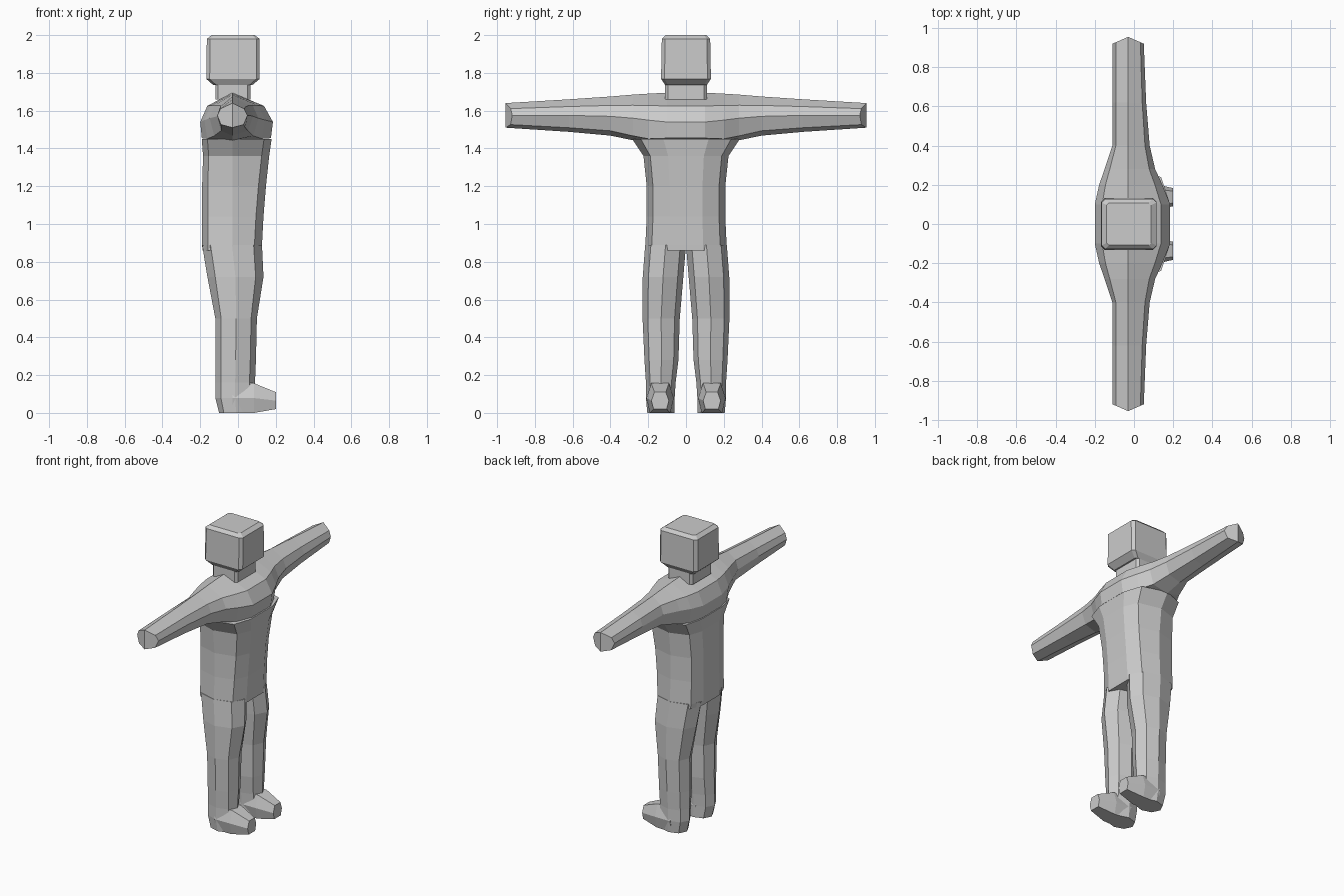
import bpy, bmesh

if "Cube" in bpy.data.objects:
    bpy.data.objects.remove(bpy.data.objects["Cube"])

grey = bpy.data.materials.new("light grey")
grey.diffuse_color = (0.6, 0.6, 0.6, 1)
grey.use_nodes = True
grey.node_tree.nodes["Principled BSDF"].inputs["Base Color"].default_value = grey.diffuse_color


def loft(name, rings):
    """Flat-faced skin through equal-sized rings, each end capped by two faces."""
    bm = bmesh.new()
    vr = [[bm.verts.new(p) for p in r] for r in rings]
    n = len(vr[0])
    for a, b in zip(vr, vr[1:]):
        for i in range(n):
            j = (i + 1) % n
            bm.faces.new((a[i], a[j], b[j], b[i]))
    for r in (vr[0], vr[-1]):
        h = n // 2
        bm.faces.new(r[:h + 1])
        bm.faces.new(r[h:] + r[:1])
    bmesh.ops.recalc_face_normals(bm, faces=bm.faces)
    me = bpy.data.meshes.new(name)
    bm.to_mesh(me)
    bm.free()
    me.materials.append(grey)
    ob = bpy.data.objects.new(name, me)
    bpy.context.collection.objects.link(ob)
    return ob


def torso_ring(z, xb, xf, hy):
    half = [(xf, 0.42 * hy), (xf - 0.04, 0.84 * hy), (-0.03, hy),
            (xb + 0.03, 0.82 * hy), (xb, 0.4 * hy)]
    return [(x, y, z) for x, y in half] + [(x, -y, z) for x, y in half[::-1]]


def leg_ring(side, z, xb, xf, yi, yo):
    cx, hx, cy, hy = (xb + xf) / 2, (xf - xb) / 2, (yi + yo) / 2, (yo - yi) / 2
    d = 0.72
    shape = [(1, 0), (d, d), (0, 1), (-d, d), (-1, 0), (-d, -d), (0, -1), (d, -d)]
    return [(cx + u * hx, side * (cy + v * hy), z) for u, v in shape]


def arm_ring(side, y, xb, xf, zb, zt, zm, kb, tip=0.0):
    c = -0.03
    up, low = zt - 0.45 * (zt - zm), zb + (1 - kb) * (zm - zb)
    pts = [(c, zt), (c + 0.78 * (xf - c), up), (xf, zm), (c + kb * (xf - c), low),
           (c, zb), (c + kb * (xb - c), low), (xb, zm), (c + 0.78 * (xb - c), up)]
    return [(x, side * (y - tip * abs(x - c) / 0.08), z) for x, z in pts]


def box_ring(z, xb, xf, hy, c):
    half = [(xf, hy - c), (xf - c, hy), (xb + c, hy), (xb, hy - c)]
    return [(x, y, z) for x, y in half] + [(x, -y, z) for x, y in half[::-1]]


# Torso from hips to armpits
loft("torso", [torso_ring(*r) for r in (
    (0.86, -0.188, 0.125, 0.216), (0.89, -0.19, 0.127, 0.215), (1.04, -0.19, 0.135, 0.208),
    (1.2, -0.19, 0.148, 0.208), (1.36, -0.185, 0.165, 0.225), (1.45, -0.192, 0.178, 0.285))])

# Chest and both arms, hand to hand
arm = [(0.1, -0.2, 0.185, 1.45, 1.695, 1.54, 0.95),
       (0.2, -0.178, 0.145, 1.44, 1.69, 1.55, 0.9),
       (0.28, -0.15, 0.108, 1.443, 1.685, 1.56, 0.8),
       (0.4, -0.11, 0.08, 1.468, 1.675, 1.57, 0.75),
       (0.62, -0.11, 0.062, 1.488, 1.66, 1.575, 0.75),
       (0.955, -0.11, 0.05, 1.51, 1.64, 1.575, 0.75, 0.035)]
loft("chest_and_arms", [arm_ring(-1, *r) for r in arm[::-1]] + [arm_ring(1, *r) for r in arm])

# Neck and boxy head
loft("neck", [box_ring(z, -0.12, 0.065, 0.11, 0.015) for z in (1.66, 1.745)])
loft("head", [box_ring(*r) for r in (
    (1.735, -0.13, 0.075, 0.11, 0.015), (1.768, -0.168, 0.115, 0.132, 0.018),
    (1.98, -0.165, 0.115, 0.128, 0.018), (2.0, -0.14, 0.088, 0.108, 0.012))])

# Legs and feet
for side, label in ((-1, "right"), (1, "left")):
    loft(label + "_leg", [leg_ring(side, *r) for r in (
        (0, -0.1, 0.08, 0.06, 0.205), (0.08, -0.12, 0.09, 0.06, 0.212),
        (0.16, -0.12, 0.09, 0.055, 0.212), (0.28, -0.12, 0.095, 0.04, 0.22),
        (0.5, -0.12, 0.1, 0.033, 0.23), (0.72, -0.162, 0.135, 0.014, 0.229),
        (0.89, -0.19, 0.127, 0.0, 0.216))])
    loft(label + "_foot", [[(x, side * (0.137 + u * w), z) for u, z in (
        (0.65, zt), (1, (zb + zt) / 2), (0.75, zb), (-0.75, zb), (-1, (zb + zt) / 2), (-0.65, zt))]
        for x, w, zb, zt in ((-0.03, 0.076, 0, 0.16), (0.085, 0.072, 0, 0.157),
                             (0.2, 0.046, 0.02, 0.11))])
